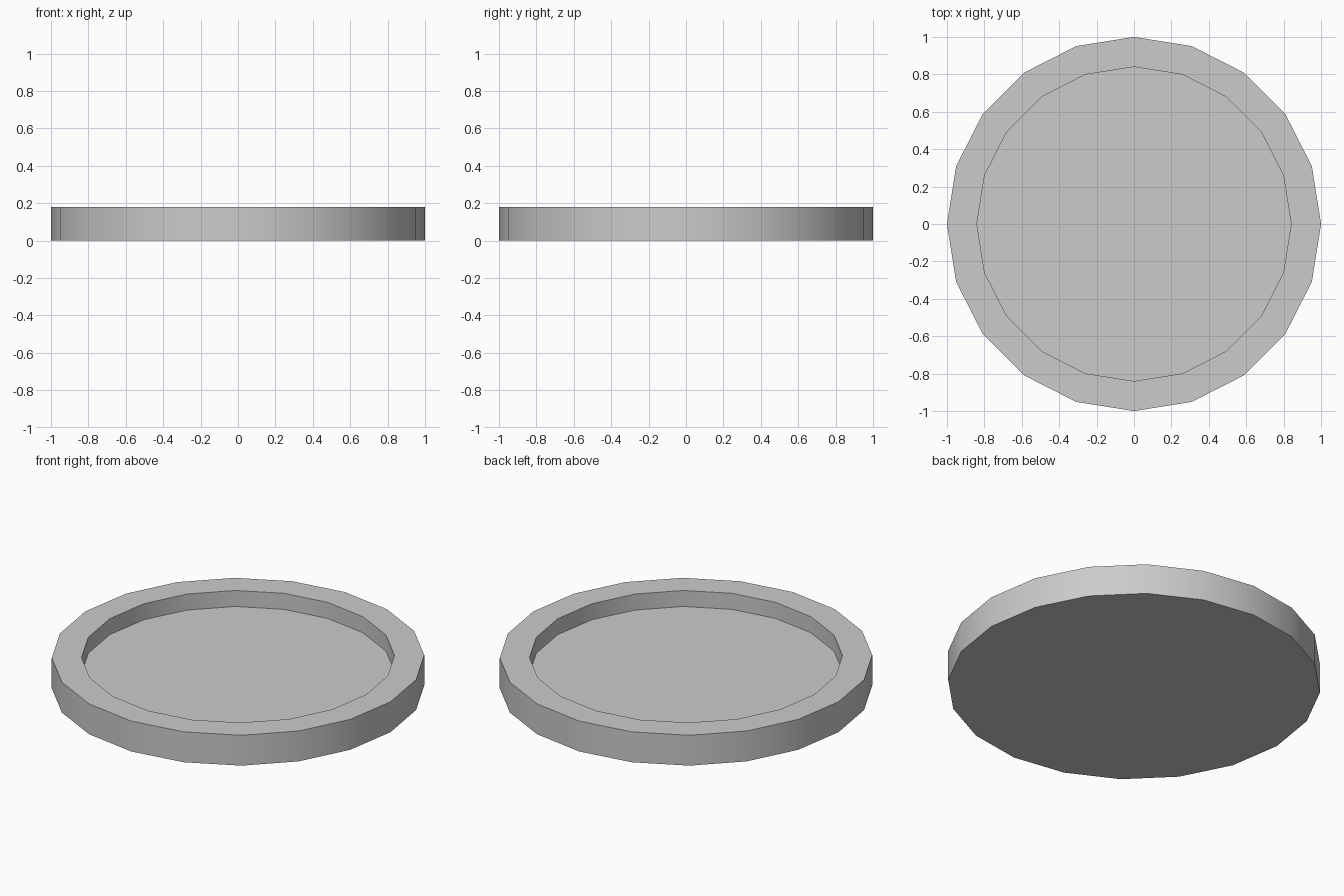
import bpy, bmesh, math

if "Cube" in bpy.data.objects:
    bpy.data.objects.remove(bpy.data.objects["Cube"])

SIDES = 20
# Lathe profile (radius, z): outer foot, outer lip, inner lip, recessed floor
PROFILE = [(1.0, 0.0), (1.0, 0.18), (0.84, 0.18), (0.84, 0.085)]

# Round shallow tray
bm = bmesh.new()
rings = []
for r, z in PROFILE:
    angles = [2 * math.pi * i / SIDES for i in range(SIDES)]
    rings.append([bm.verts.new((r * math.cos(a), r * math.sin(a), z)) for a in angles])
for low, high in zip(rings, rings[1:]):
    for i in range(SIDES):
        j = (i + 1) % SIDES
        bm.faces.new((low[i], low[j], high[j], high[i]))
bm.faces.new(rings[0][::-1])   # underside
bm.faces.new(rings[-1])        # recessed floor
bmesh.ops.recalc_face_normals(bm, faces=bm.faces)

mesh = bpy.data.meshes.new("round_tray")
bm.to_mesh(mesh)
bm.free()
tray = bpy.data.objects.new("round_tray", mesh)
bpy.context.collection.objects.link(tray)

# Smooth walls, crisp rims
bpy.context.view_layer.objects.active = tray
tray.select_set(True)
bpy.ops.object.shade_smooth_by_angle(angle=math.radians(30))
